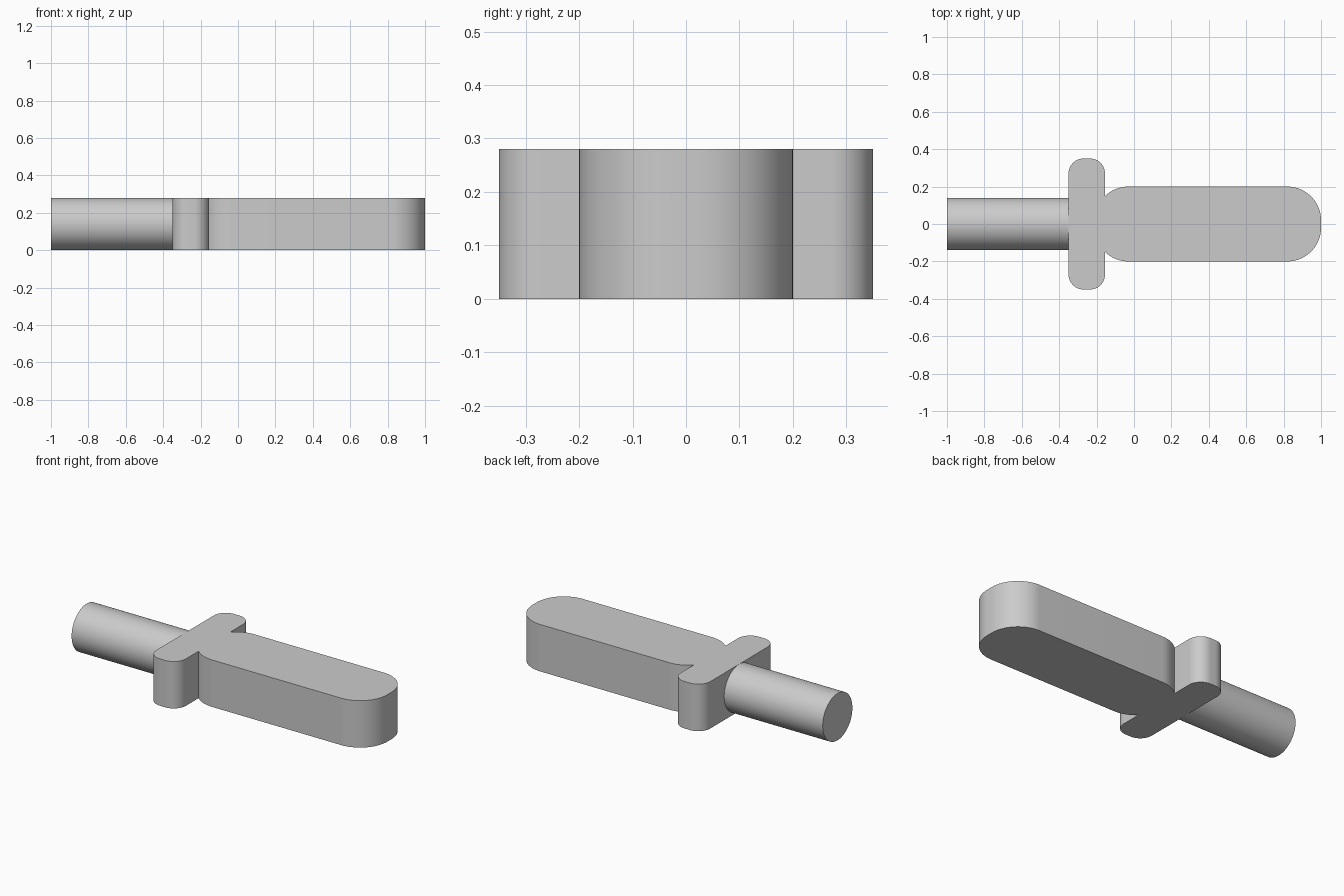
import bpy
import bmesh
from math import radians, sin, cos, pi, asin
from mathutils import Matrix, Vector

cube = bpy.data.objects.get("Cube")
if cube:
    bpy.data.objects.remove(cube, do_unlink=True)

HEIGHT = 0.28
GUARD_BACK, GUARD_FRONT, GUARD_HALF, GUARD_R = -0.35, -0.155, 0.35, 0.08
BLADE_BACK, BLADE_TIP, BLADE_HALF, BLADE_R = -0.21, 1.0, 0.2, 0.18

grey = bpy.data.materials.new("plain_grey")
grey.use_nodes = True
grey.diffuse_color = (0.6, 0.6, 0.6, 1)
grey.node_tree.nodes["Principled BSDF"].inputs["Base Color"].default_value = (0.6, 0.6, 0.6, 1)


def arc(cx, cy, r, start, end, steps=16):
    """Points along an arc, angles in radians."""
    angles = [start + (end - start) * i / steps for i in range(steps + 1)]
    return [(cx + r * cos(a), cy + r * sin(a)) for a in angles]


def finish(bm, name):
    """Turn a bmesh into a smooth-shaded object with sharp edges kept."""
    bmesh.ops.recalc_face_normals(bm, faces=bm.faces[:])
    mesh = bpy.data.meshes.new(name)
    bm.to_mesh(mesh)
    bm.free()
    mesh.materials.append(grey)
    obj = bpy.data.objects.new(name, mesh)
    bpy.context.collection.objects.link(obj)
    bpy.ops.object.select_all(action="DESELECT")
    obj.select_set(True)
    bpy.context.view_layer.objects.active = obj
    bpy.ops.object.shade_smooth_by_angle(angle=radians(30))
    return obj


# Blade and crossguard: one half outline, mirrored across the long axis
blade_cy = BLADE_HALF - BLADE_R
blade_cx = BLADE_BACK + BLADE_R
meet = pi - asin((1 - ((GUARD_FRONT - blade_cx) / BLADE_R) ** 2) ** 0.5)
guard_cy = GUARD_HALF - GUARD_R
half = arc(BLADE_TIP - BLADE_R, blade_cy, BLADE_R, 0, pi / 2, 24)
half += arc(blade_cx, blade_cy, BLADE_R, pi / 2, meet)
half += arc(GUARD_FRONT - GUARD_R, guard_cy, GUARD_R, 0, pi / 2)
half += arc(GUARD_BACK + GUARD_R, guard_cy, GUARD_R, pi / 2, pi)
outline = half + [(x, -y) for x, y in reversed(half)]

bm = bmesh.new()
base = bm.faces.new([bm.verts.new((x, y, 0)) for x, y in outline])
raised = bmesh.ops.extrude_face_region(bm, geom=[base], use_keep_orig=True)
top = [v for v in raised["geom"] if isinstance(v, bmesh.types.BMVert)]
bmesh.ops.translate(bm, verts=top, vec=Vector((0, 0, HEIGHT)))
finish(bm, "blade_and_guard")

# Round handle, running slightly into the guard
handle_end = GUARD_BACK + 0.01
length = handle_end + 1
bm = bmesh.new()
bmesh.ops.create_cone(
    bm, cap_ends=True, segments=64, radius1=HEIGHT / 2, radius2=HEIGHT / 2, depth=length,
    matrix=Matrix.Translation((-1 + length / 2, 0, HEIGHT / 2)) @ Matrix.Rotation(pi / 2, 4, "Y"))
finish(bm, "handle")
